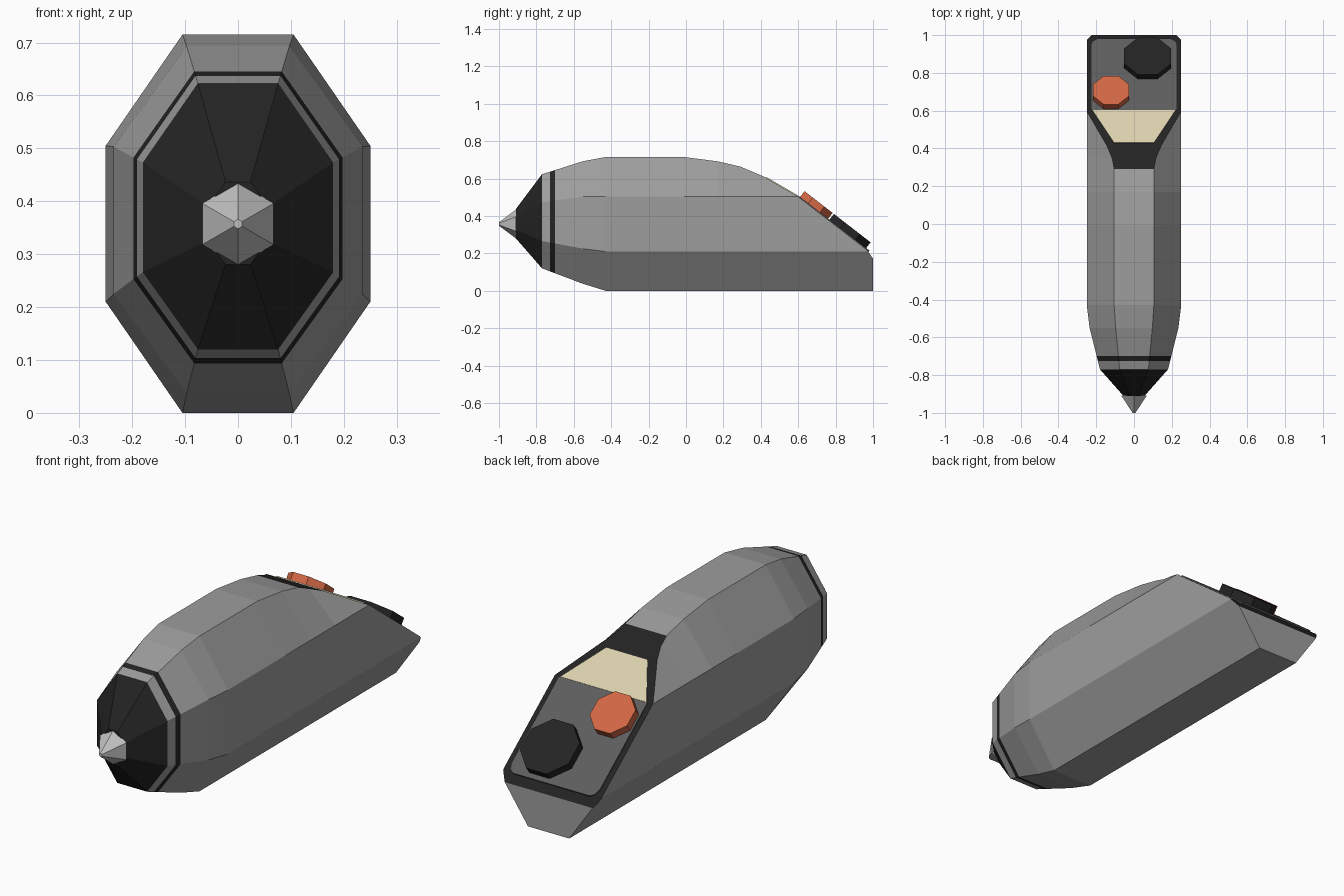
import bpy, bmesh, math
from mathutils import Vector, Matrix

if "Cube" in bpy.data.objects:
    bpy.data.objects.remove(bpy.data.objects["Cube"])


def mat(name, r, g, b):
    m = bpy.data.materials.new(name)
    m.diffuse_color = (r, g, b, 1)
    m.use_nodes = True
    m.node_tree.nodes["Principled BSDF"].inputs["Base Color"].default_value = m.diffuse_color
    return m


GREY = mat("body grey", 0.34, 0.34, 0.34)
BLACK = mat("trim black", 0.017, 0.017, 0.017)
PANEL = mat("panel grey", 0.11, 0.11, 0.11)
CREAM = mat("screen cream", 0.70, 0.62, 0.42)
ORANGE = mat("button orange", 0.64, 0.135, 0.06)
LIGHT = mat("tip light grey", 0.52, 0.52, 0.52)


def finish(name, bm, *mats):
    bmesh.ops.recalc_face_normals(bm, faces=bm.faces[:])
    me = bpy.data.meshes.new(name)
    bm.to_mesh(me)
    bm.free()
    for m in mats:
        me.materials.append(m)
    ob = bpy.data.objects.new(name, me)
    bpy.context.collection.objects.link(ob)
    return ob


def octagon(y, half, inner, bottom, low, high, top):
    right = [(inner, bottom), (half, low), (half, high), (inner, top)]
    left = [(-x, z) for x, z in reversed(right)]
    return [Vector((x, y, z)) for x, z in right + left]


def loft(bm, rings):
    """Skin a list of equal rings and cap both ends; returns bands."""
    vs = [[bm.verts.new(p) for p in r] for r in rings]
    n = len(vs[0])
    bands = [[bm.faces.new((a[i], a[(i + 1) % n], b[(i + 1) % n], b[i]))
              for i in range(n)] for a, b in zip(vs, vs[1:])]
    bm.faces.new(vs[0])
    bm.faces.new(vs[-1])
    return bands


# Body: octagonal hull, with the black ring as its second band
nose = octagon(-0.77, 0.18, 0.076, 0.12, 0.266, 0.473, 0.623)
second = octagon(-0.55, 0.235, 0.097, 0.037, 0.225, 0.503, 0.693)
rings = [nose] + [[a.lerp(b, t) for a, b in zip(nose, second)] for t in (0.2, 0.32)]
rings.append(second)
for y, top in ((-0.43, 0.715), (-0.01, 0.715), (0.17, 0.692), (0.35, 0.65), (1, 0.60)):
    rings.append(octagon(y, 0.25, 0.105, 0, 0.21, 0.505, top))
bm = bmesh.new()
for f in loft(bm, rings)[1]:
    f.material_index = 1

# Sloping rear: cut along a side profile, each cut face is black trim
slope = [(0.30, 0.66), (0.417, 0.61), (0.60, 0.503), (0.968, 0.218), (1.0, 0.172)]
for (y0, z0), (y1, z1) in zip(slope, slope[1:]):
    bmesh.ops.bisect_plane(bm, geom=bm.verts[:] + bm.edges[:] + bm.faces[:],
                           plane_co=(0, y0, z0), plane_no=(0, z0 - z1, y1 - y0),
                           clear_outer=True)
    rim = [e for e in bm.edges if e.is_boundary]
    for f in bmesh.ops.holes_fill(bm, edges=rim, sides=0)["faces"]:
        f.material_index = 1
finish("body", bm, GREY, BLACK)

# Nose cone
c = Vector((0, -0.91, 0.358))
mid = Vector((0, -0.77, 0.37))
bm = bmesh.new()
loft(bm, [nose, [c + (p - mid) * 0.31 for p in nose]])
finish("nose_cone", bm, BLACK)

# Six-sided tip
bm = bmesh.new()
loft(bm, [[Vector((r * math.sin(i * math.pi / 3), y, 0.357 + r * math.cos(i * math.pi / 3)))
           for i in range(6)] for y, r in ((-0.908, 0.078), (-1.0, 0.009))])
finish("tip", bm, LIGHT)


def plate(name, half, seg, m, thick=0.005):
    """Thin mirrored plate lying on one segment of the slope."""
    (y0, z0), (y1, z1) = slope[seg], slope[seg + 1]
    k = (z1 - z0) / (y1 - y0)
    n = Vector((0, -k, 1)).normalized()
    outline = half + [(-x, y) for x, y in reversed(half)]
    base = [Vector((x, y, z0 + k * (y - y0))) for x, y in outline]
    bm = bmesh.new()
    loft(bm, [[p - n * 0.002 for p in base], [p + n * thick for p in base]])
    finish(name, bm, m)


# Cream screen and grey panel
plate("screen", [(0.105, 0.428), (0.22, 0.60)], 1, CREAM)
plate("control_panel", [(0.226, 0.60), (0.226, 0.945), (0.216, 0.968), (0.195, 0.978)], 2, PANEL)


# Octagonal buttons standing on the slope
def button(name, x, y, width, m, depth=0.046):
    k = 0.285 / 0.368
    z = 0.503 - k * (y - 0.60)
    bm = bmesh.new()
    r = width / 2 / math.cos(math.pi / 8)
    bmesh.ops.create_cone(bm, cap_ends=True, segments=8, radius1=r, radius2=r, depth=depth,
                          matrix=Matrix.Translation((x, y, z))
                          @ Matrix.Rotation(-math.atan(k), 4, 'X')
                          @ Matrix.Translation((0, 0, depth / 2 - 0.002)))
    # turn so that flats face the sides
    if max(abs(v.co.x - x) for v in bm.verts) > r * 0.99:
        nrm = Vector((0, k, 1)).normalized()
        bmesh.ops.rotate(bm, verts=bm.verts[:], cent=(x, y, z),
                         matrix=Matrix.Rotation(math.pi / 8, 3, nrm))
    finish(name, bm, m)


button("orange_button", -0.122, 0.682, 0.19, ORANGE)
button("black_button", 0.072, 0.862, 0.248, BLACK)
